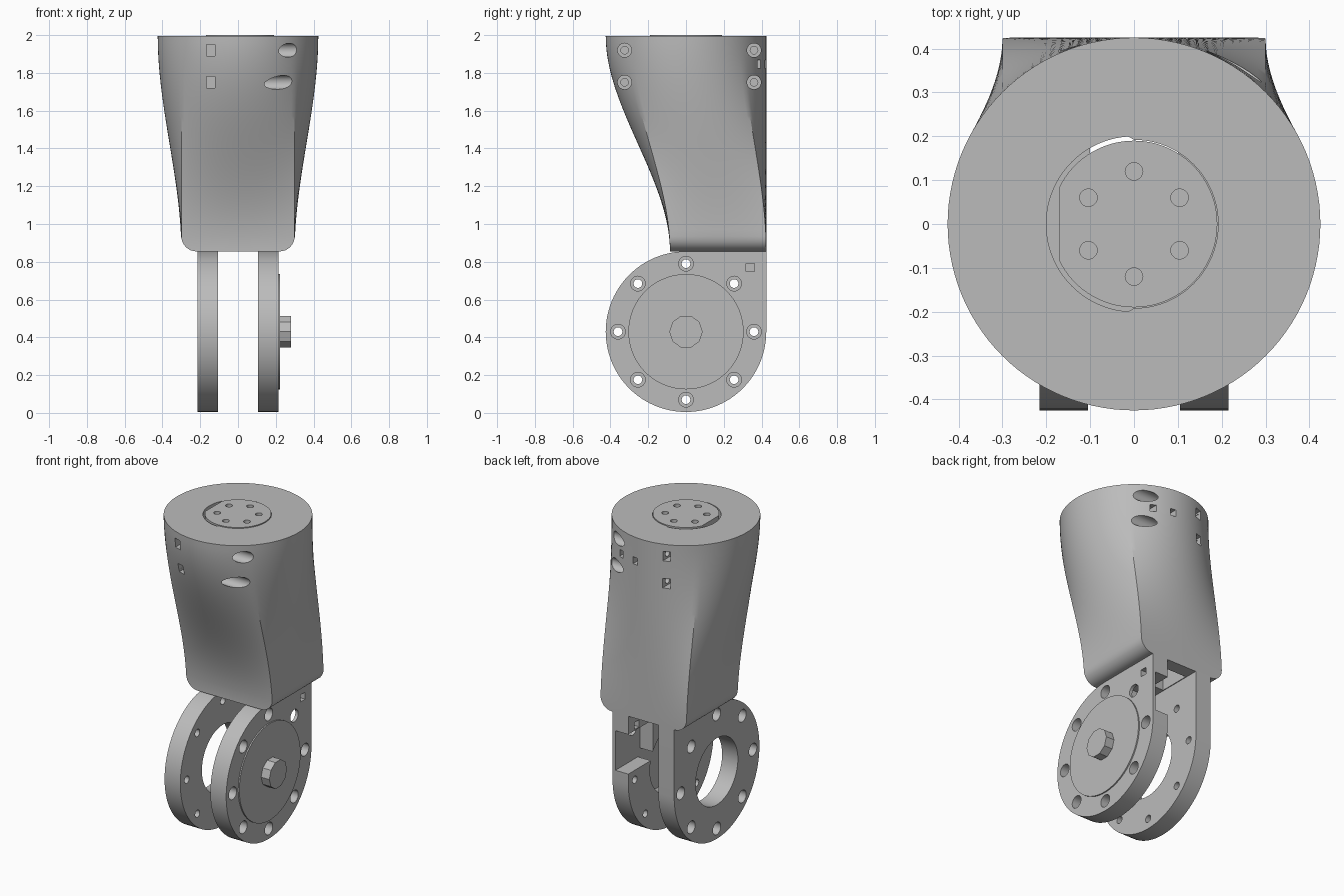
import bpy, bmesh
from math import sin, cos, pi, sqrt

if "Cube" in bpy.data.objects:
    bpy.data.objects.remove(bpy.data.objects["Cube"], do_unlink=True)

grey = bpy.data.materials.new("plain_grey")
grey.use_nodes = True
COLOUR = (0.5, 0.5, 0.5, 1)
grey.diffuse_color = COLOUR
grey.node_tree.nodes["Principled BSDF"].inputs["Base Color"].default_value = COLOUR

TOP, BOTTOM, R = 1.995, 0.855, 0.425
PIVOT = 0.43


def loft(name, rings):
    """Closed solid through rings of equal point count."""
    bm = bmesh.new()
    rows = [[bm.verts.new(p) for p in ring] for ring in rings]
    n = len(rows[0])
    for a, b in zip(rows, rows[1:]):
        for i in range(n):
            j = (i + 1) % n
            bm.faces.new((a[i], a[j], b[j], b[i]))
    bm.faces.new(rows[0])
    bm.faces.new(rows[-1])
    bmesh.ops.recalc_face_normals(bm, faces=bm.faces)
    mesh = bpy.data.meshes.new(name)
    bm.to_mesh(mesh)
    bm.free()
    mesh.materials.append(grey)
    obj = bpy.data.objects.new(name, mesh)
    bpy.context.collection.objects.link(obj)
    return obj


def prism(name, outline, axis, lo, hi):
    """Extrude a 2D outline along x, y or z."""
    place = {"x": lambda u, v, c: (c, u, v),
             "y": lambda u, v, c: (u, c, v),
             "z": lambda u, v, c: (u, v, c)}[axis]
    return loft(name, [[place(u, v, c) for u, v in outline] for c in (lo, hi)])


def circle(u, v, r, n=32):
    return [(u + r * cos(2 * pi * i / n), v + r * sin(2 * pi * i / n)) for i in range(n)]


def rect(u, v, w, h):
    return [(u - w, v - h), (u + w, v - h), (u + w, v + h), (u - w, v + h)]


def activate(obj):
    bpy.ops.object.select_all(action="DESELECT")
    obj.select_set(True)
    bpy.context.view_layer.objects.active = obj


def cut(target, outline, axis, lo, hi):
    """Subtract an extruded outline from the target."""
    cutter = prism("cutter", outline, axis, lo, hi)
    cutter.hide_render = True
    mod = target.modifiers.new("cut", "BOOLEAN")
    mod.operation = "DIFFERENCE"
    mod.solver = "EXACT"
    mod.object = cutter
    activate(target)
    bpy.ops.object.modifier_apply(modifier=mod.name)
    bpy.data.objects.remove(cutter, do_unlink=True)


def body_ring(z, side=28):
    """Blend from a circle at the top to an off-centre rectangle at the bottom."""
    t = (TOP - z) / (TOP - BOTTOM)
    s = t * t * (3 - 2 * t)
    corners = [(0.3, R), (-0.3, R), (-0.3, -0.085), (0.3, -0.085)]
    fillet = 0.08
    drop = max(0, BOTTOM + fillet - z)
    limit = 0.3 - fillet + sqrt(max(0, fillet ** 2 - drop ** 2)) if drop else 1
    ring = []
    for k in range(4):
        (ax, ay), (bx, by) = corners[k], corners[(k + 1) % 4]
        for i in range(side):
            f = i / side
            a = pi / 4 + (k + f) * pi / 2
            x = (1 - s) * R * cos(a) + s * (ax + (bx - ax) * f)
            y = (1 - s) * R * sin(a) + s * (ay + (by - ay) * f)
            ring.append((max(-limit, min(limit, x)), y, z))
    return ring


# Main housing
levels = [TOP - (TOP - BOTTOM - 0.08) * i / 30 for i in range(31)]
levels += [BOTTOM + 0.08 * (1 - sin(pi / 2 * i / 8)) for i in range(1, 9)]
housing = loft("housing", [body_ring(z) for z in levels])

# Motor bore, wider on one half, and the channel down to the fork
bore = []
for i in range(96):
    a = 2 * pi * i / 96
    r = 0.2 if cos(a) < -0.001 else 0.192
    bore.append((r * cos(a), r * sin(a)))
cut(housing, bore, "z", 1.5, 2.1)
cut(housing, rect(0, 0.24, 0.1, 0.1), "z", 0.8, 1.55)

# Clamp screws: counterbore, shank hole and nut slot
for z in (1.75, 1.92):
    for y, end in ((-0.325, -0.5), (0.36, 0.5)):
        cut(housing, circle(y, z, 0.037), "x", 0.1, 0.6)
        cut(housing, circle(y, z, 0.02, 20), "x", -0.17, 0.15)
        inner = -0.285 if end < 0 else 0.315
        cut(housing, rect(-0.145, z, 0.022, 0.03), "y", min(inner, end), max(inner, end))

# Cable tie openings in the back
for x in (0.06, 0.18):
    cut(housing, rect(x, 1.845, 0.017, 0.022), "y", 0.33, 0.5)

# Motor with flat side and six threaded holes
motor = prism("motor", [(max(-0.17, x), y) for x, y in circle(0, 0, 0.19, 96)], "z", 1.49, 2.0)
for i in range(6):
    a = pi / 2 + i * pi / 3
    cut(motor, circle(0.12 * cos(a), 0.12 * sin(a), 0.02, 20), "z", 1.92, 2.1)

# Fork plates: round below, square at the upper back
arc = [pi / 2 + 1.5 * pi * i / 72 for i in range(73)]
outline = [(R * cos(a), PIVOT + R * sin(a)) for a in arc]
outline += [(R, BOTTOM + 0.004), (0, BOTTOM + 0.004)]
plates = {}
for name, side in (("hub_fork_plate", 1), ("open_fork_plate", -1)):
    plate = prism(name, outline, "x", *sorted((side * 0.105, side * 0.215)))
    for i in range(8):
        a = i * pi / 4
        y, z = 0.36 * cos(a), PIVOT + 0.36 * sin(a)
        cut(plate, circle(y, z, 0.023, 20), "x", *sorted((side * 0.05, side * 0.3)))
        cut(plate, circle(y, z, 0.039, 28), "x", *sorted((side * 0.15, side * 0.3)))
    plates[side] = plate

# Bearing opening on one side, blind recess and cable pocket on the other
cut(plates[-1], circle(0, PIVOT, 0.21, 64), "x", -0.3, -0.05)
cut(plates[1], circle(0, PIVOT, 0.21, 64), "x", 0.05, 0.195)
cut(plates[1], rect(0.35, 0.615, 0.17, 0.125), "x", 0.05, 0.195)
cut(plates[1], rect(0.34, 0.77, 0.022, 0.022), "x", 0.05, 0.3)

# Bearing cover and faceted hub
cover = prism("bearing_cover", circle(0, PIVOT, 0.305, 96), "x", 0.205, 0.223)
hub = prism("hub_bolt", circle(0, PIVOT, 0.088, 10), "x", 0.21, 0.28)

for obj in (housing, motor, cover, hub, *plates.values()):
    activate(obj)
    bpy.ops.object.shade_smooth_by_angle(angle=pi / 7)
